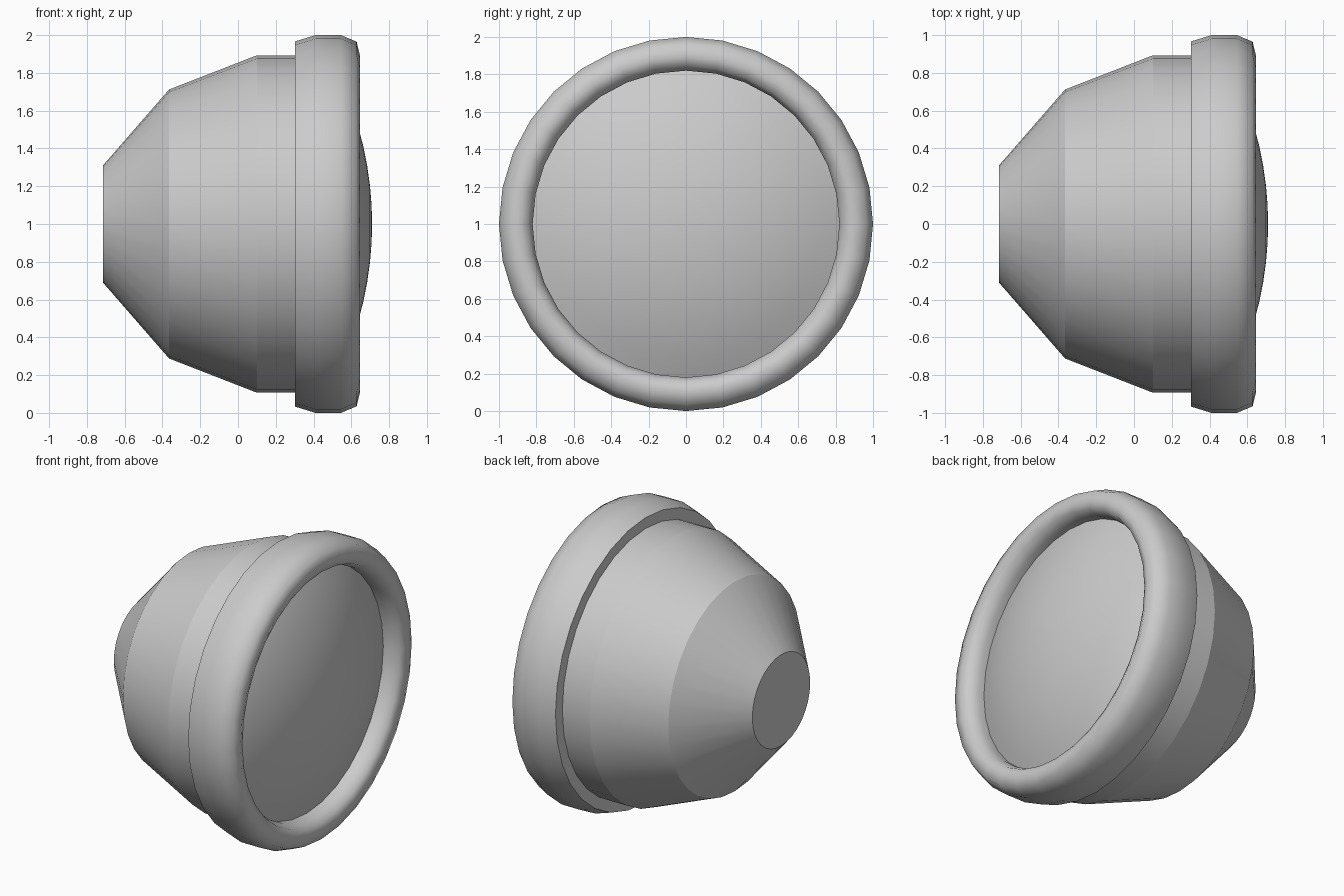
import bpy, bmesh, math
from mathutils import Vector, Matrix

cube = bpy.data.objects.get("Cube")
if cube:
    bpy.data.objects.remove(cube)

SEGMENTS = 32

grey = bpy.data.materials.new("light grey")
grey.use_nodes = True
colour = (0.6, 0.6, 0.6, 1)
grey.diffuse_color = colour
grey.node_tree.nodes["Principled BSDF"].inputs["Base Color"].default_value = colour


def lathe(name, profile, sharp_angle, closed=False):
    """Spin (x, radius) points around the x axis at height 1."""
    bm = bmesh.new()
    verts = [bm.verts.new((x, 0, r)) for x, r in profile]
    pairs = list(zip(verts, verts[1:]))
    if closed:
        pairs.append((verts[-1], verts[0]))
    edges = [bm.edges.new(p) for p in pairs]
    bmesh.ops.spin(bm, geom=verts + edges, axis=(1, 0, 0), cent=(0, 0, 0),
                   angle=math.tau, steps=SEGMENTS)
    bmesh.ops.remove_doubles(bm, verts=bm.verts, dist=0.0005)
    bmesh.ops.recalc_face_normals(bm, faces=bm.faces)
    bmesh.ops.translate(bm, verts=bm.verts, vec=(0, 0, 1))
    mesh = bpy.data.meshes.new(name)
    bm.to_mesh(mesh)
    bm.free()
    mesh.materials.append(grey)
    obj = bpy.data.objects.new(name, mesh)
    bpy.context.collection.objects.link(obj)
    bpy.ops.object.select_all(action='DESELECT')
    obj.select_set(True)
    bpy.context.view_layer.objects.active = obj
    bpy.ops.object.shade_smooth_by_angle(angle=math.radians(sharp_angle))
    return obj


# Tapered bowl with a flat end
lathe("housing", [(-0.715, 0), (-0.715, 0.31), (-0.365, 0.712), (0.1, 0.893),
                  (0.4, 0.893), (0.4, 0)], 15)

# Rounded rim around the open end
lathe("rim", [(0.303, 0.87), (0.303, 0.967), (0.41, 1.0), (0.545, 1.0),
              (0.628, 0.965), (0.645, 0.895), (0.625, 0.845), (0.56, 0.82),
              (0.45, 0.82)], 60, closed=True)

# Shallow spherical lens
R, APEX, EDGE = 1.84, 0.71, 0.83
lens = []
for i in range(9):
    r = EDGE * i / 8
    lens.append((APEX - R + math.sqrt(R * R - r * r), r))
lathe("lens", lens + [(0.42, EDGE), (0.42, 0)], 40)
